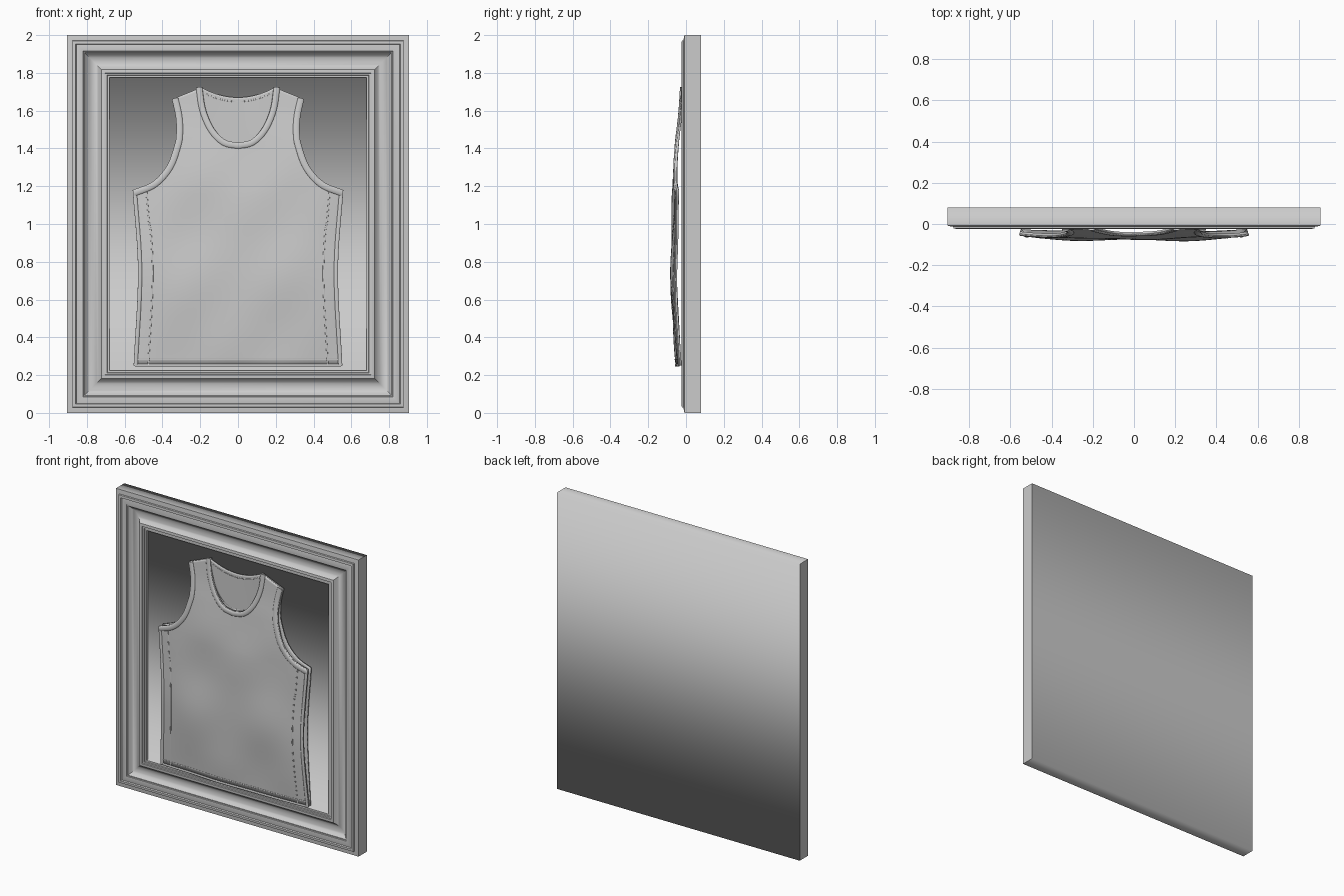
import bpy, bmesh, math
from mathutils import Vector

cube = bpy.data.objects.get("Cube")
if cube:
    bpy.data.objects.remove(cube, do_unlink=True)

grey = bpy.data.materials.new("plain_grey")
grey.use_nodes = True
COLOR = (0.6, 0.6, 0.6, 1)
grey.diffuse_color = COLOR
grey.node_tree.nodes["Principled BSDF"].inputs["Base Color"].default_value = COLOR


def add(name, data):
    obj = bpy.data.objects.new(name, data)
    bpy.context.collection.objects.link(obj)
    data.materials.append(grey)
    return obj


def finish(name, bm):
    mesh = bpy.data.meshes.new(name)
    bm.to_mesh(mesh)
    bm.free()
    return add(name, mesh)


def spline(pts, n):
    """Catmull-Rom samples, n per span."""
    p = [Vector(q) for q in pts]
    p = [2 * p[0] - p[1]] + p + [2 * p[-1] - p[-2]]
    out = []
    for i in range(1, len(p) - 2):
        a, b, c, d = p[i - 1:i + 3]
        for k in range(n):
            t = k / n
            out.append(0.5 * (2 * b + (c - a) * t + (2 * a - 5 * b + 4 * c - d) * t ** 2
                              + (3 * b - a - 3 * c + d) * t ** 3))
    return out + [p[-2]]


def grid(bm, rows):
    vs = [[bm.verts.new(p) for p in row] for row in rows]
    for r, s in zip(vs, vs[1:]):
        for i in range(len(r) - 1):
            if len({r[i], r[i + 1], s[i + 1], s[i]}) == 4:
                bm.faces.new((r[i], r[i + 1], s[i + 1], s[i])).smooth = True


# --- Picture frame: moulding profile (inset, depth) mitred round a rectangle
HALF_W, HALF_H = 0.905, 1.0
cove = [(0.092 + 0.09 * k / 10, -0.012 + 0.03 * math.sin(math.pi * k / 10) ** 0.8 - 0.004 * k / 10)
        for k in range(11)]
profile = ([(0, 0.08), (0, -0.008), (0.022, -0.013), (0.028, -0.013), (0.03, -0.022),
            (0.046, -0.024), (0.05, -0.016), (0.056, -0.018), (0.084, -0.016), (0.086, -0.012)]
           + cove + [(0.19, -0.018), (0.2, -0.018), (0.202, -0.011), (0.212, -0.011),
                     (0.214, -0.005), (0.225, -0.005), (0.226, 0.012)])
bm = bmesh.new()
rings = []
for d, y in profile:
    w, h = HALF_W - d, HALF_H - d
    rings.append([bm.verts.new((sx * w, y, 1 + sz * h))
                  for sx, sz in ((-1, -1), (1, -1), (1, 1), (-1, 1))])
for a, b in zip(rings, rings[1:]):
    for i in range(4):
        j = (i + 1) % 4
        bm.faces.new((a[i], a[j], b[j], b[i]))
boards = [bm.faces.new(rings[0][::-1]), bm.faces.new(rings[-1])]
bmesh.ops.recalc_face_normals(bm, faces=bm.faces)
for f in bm.faces:
    f.smooth = True
for e in bm.edges:
    along_x = abs(e.verts[0].co.z - e.verts[1].co.z) < 1e-4
    on_board = any(f in boards for f in e.link_faces)
    e.smooth = e.calc_face_angle(0) < math.radians(35) or (on_board and along_x)
finish("picture_frame", bm)

# --- Shirt half outline: centre and neck on the inside, side and armhole outside
N = 8
inner = (spline([(0, 0.25), (0, 0.75), (0, 1.1)], 12)
         + spline([(0, 1.1), (0, 1.2), (0, 1.3), (0, 1.43)], N)[1:])
neck = spline([(0, 1.43), (0.07, 1.447), (0.13, 1.51), (0.172, 1.61), (0.19, 1.725)], N)
side = spline([(0.55, 0.25), (0.527, 0.75), (0.555, 1.18)], 12)
armhole = spline([(0.555, 1.18), (0.45, 1.225), (0.375, 1.31), (0.335, 1.42), (0.327, 1.47),
                  (0.326, 1.52), (0.332, 1.58), (0.35, 1.66)], N)
inner += neck[1:]
outer = side + armhole[1:]
fullness = spline([(0.05, 0.24), (0.066, 0.45), (0.08, 0.7), (0.073, 0.95), (0.07, 1.2),
                   (0.052, 1.42), (0.034, 1.58), (0.024, 1.73)], N)


def depth(x, z):
    """Front cloth surface, with soft folds that fade at the edges."""
    full = min(fullness, key=lambda q: abs(q.y - z))
    nxt = min((q for q in fullness if q is not full), key=lambda q: abs(q.y - z))
    t = (z - full.y) / (nxt.y - full.y)
    fade = max(0, 1 - (abs(x) / 0.57) ** 4)
    fold = 0.0035 * math.sin(9 * x + 7 * z) + 0.002 * math.sin(14 * x - 11 * z)
    body = max(0, min(1, (1.5 - z) * 3))
    return -((full.x + (nxt.x - full.x) * t) * (0.65 + 0.35 * fade) + fold * fade * body)


def shirt_sheet(name, y_rule, thickness):
    bm = bmesh.new()
    for s in (1, -1):
        rows = []
        for a, b in zip(inner, outer):
            pts = [a.lerp(b, k / 20) for k in range(21)][::s]
            rows.append([(s * p.x, y_rule(s * p.x, p.y), p.y) for p in pts])
        grid(bm, rows)
    bmesh.ops.remove_doubles(bm, verts=bm.verts, dist=1e-4)
    obj = finish(name, bm)
    mod = obj.modifiers.new("cloth", "SOLIDIFY")
    mod.thickness = thickness
    mod.offset = -1
    return obj


shirt_sheet("shirt_front", depth, 0.012)
shirt_sheet("shirt_back", lambda x, z: -0.018, 0.01)

# --- Back of the neck, seen through the neckline
bm = bmesh.new()
rows = []
for i, p in enumerate(neck):
    k = (i / (len(neck) - 1)) ** 2
    rows.append([((p.x + 0.008) * u, -0.018 - 0.006 * k * u * u, p.y - 0.055 * k * (1 - u * u))
                 for u in [j / 10 - 1 for j in range(21)]])
grid(bm, rows)
back_collar = [Vector((p[0], p[2] - 0.022)) for p in rows[-1]]
neck_back = finish("neck_back", bm)
neck_back.modifiers.new("cloth", "SOLIDIFY").thickness = 0.008


# --- Trims and seams: flattened tubes lying on the cloth
def trim(name, pts, radius, y_rule, flat=0.45):
    cu = bpy.data.curves.new(name, "CURVE")
    cu.dimensions = "3D"
    cu.bevel_depth = radius
    cu.bevel_resolution = 3
    cu.use_fill_caps = True
    sp = cu.splines.new("POLY")
    sp.points.add(len(pts) - 1)
    for q, p in zip(sp.points, pts):
        q.co = (p.x, y_rule(p.x, p.y) / flat, p.y, 1)
    obj = add(name, cu)
    obj.scale.y = flat


def inset(pts, d):
    """Shift a path sideways by d."""
    out = []
    for i, p in enumerate(pts):
        t = (pts[min(i + 1, len(pts) - 1)] - pts[max(i - 1, 0)]).normalized()
        out.append(p + Vector((t.y, -t.x)) * d)
    return out


def flip(pts):
    return [Vector((-p.x, p.y)) for p in pts]


half_collar = inset(neck, 0.016)
trim("collar", flip(half_collar)[:0:-1] + half_collar, 0.017, depth)
trim("collar_back", back_collar, 0.003, lambda x, z: -0.024)
arm_trim = inset(armhole, -0.017)
side_seam = [p - Vector((0.075 if p.y < 1 else 0.07, 0)) for p in side]
edge = [p - Vector((0.008, 0)) for p in side]
for label, turn in (("left", lambda p: p), ("right", flip)):
    trim(label + "_armhole_trim", turn(arm_trim), 0.018, depth)
    trim(label + "_side_seam", turn(side_seam), 0.004, depth)
    trim(label + "_side_edge", turn(edge), 0.011, depth)
for name, z, r in (("hem_edge", 0.252, 0.008), ("hem_stitch", 0.283, 0.0035)):
    trim(name, [Vector((0.545 * (k / 15 - 1), z)) for k in range(31)], r, depth)
